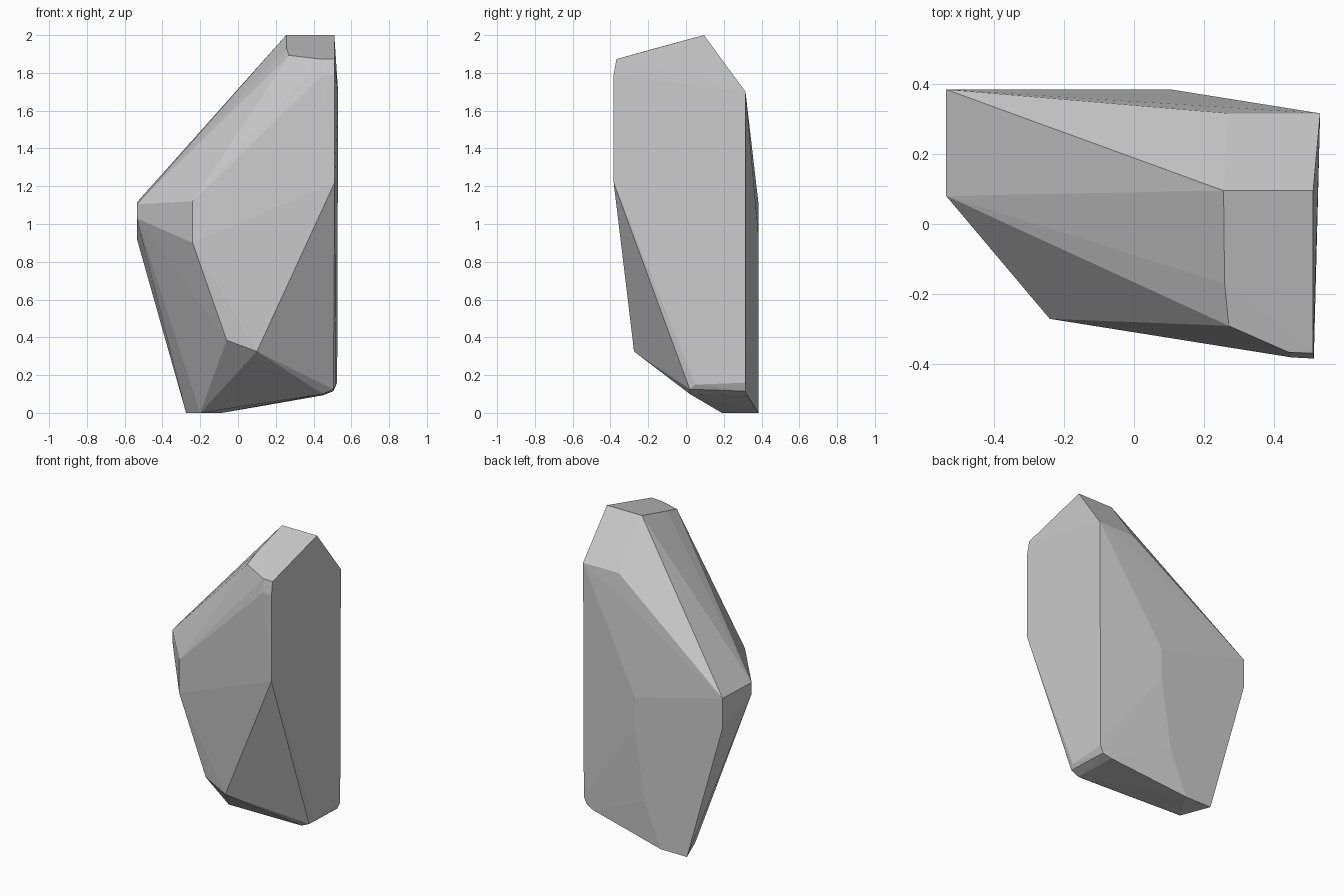
import bpy, bmesh, math

# Corner points of the chiselled boulder, grouped by facet
top = [(.255, .095, 2), (.51, .095, 2), (.258, -.17, 1.928), (.27, -.29, 1.893),
       (.44, -.365, 1.873), (.51, -.368, 1.873)]
front = [(.45, -.38, 1.79), (.512, -.383, 1.79), (.512, -.383, 1.22),
         (-.24, -.27, 1.12), (-.24, -.27, .9), (-.06, -.25, .385), (.1, -.275, .325)]
left = [(-.535, .08, 1.105), (-.535, .08, 1.03), (-.535, .383, 1.115), (-.535, .383, .92)]
back = [(.27, .315, 1.7), (.53, .315, 1.7), (.105, .383, .95), (.105, .383, .75),
        (.035, .383, .29)]
base = [(-.275, .383, 0), (-.085, .383, 0), (-.2, .19, 0)]
right_foot = [(.525, .315, .16), (.505, .315, .115), (.45, .325, .093),
              (.52, .05, .15), (.505, .02, .125), (.45, .02, .1)]

# Wrap the corners in a convex skin and merge near-coplanar faces
bm = bmesh.new()
for p in top + front + left + back + base + right_foot:
    bm.verts.new(p)
hull = bmesh.ops.convex_hull(bm, input=bm.verts[:])
loose = [v for v in bm.verts if not v.link_faces]
bmesh.ops.delete(bm, geom=loose, context='VERTS')
bmesh.ops.dissolve_limit(bm, angle_limit=math.radians(1), verts=bm.verts[:], edges=bm.edges[:])
bmesh.ops.recalc_face_normals(bm, faces=bm.faces[:])

mesh = bpy.data.meshes.new("boulder")
bm.to_mesh(mesh)
bm.free()
bpy.context.collection.objects.link(bpy.data.objects.new("boulder", mesh))
